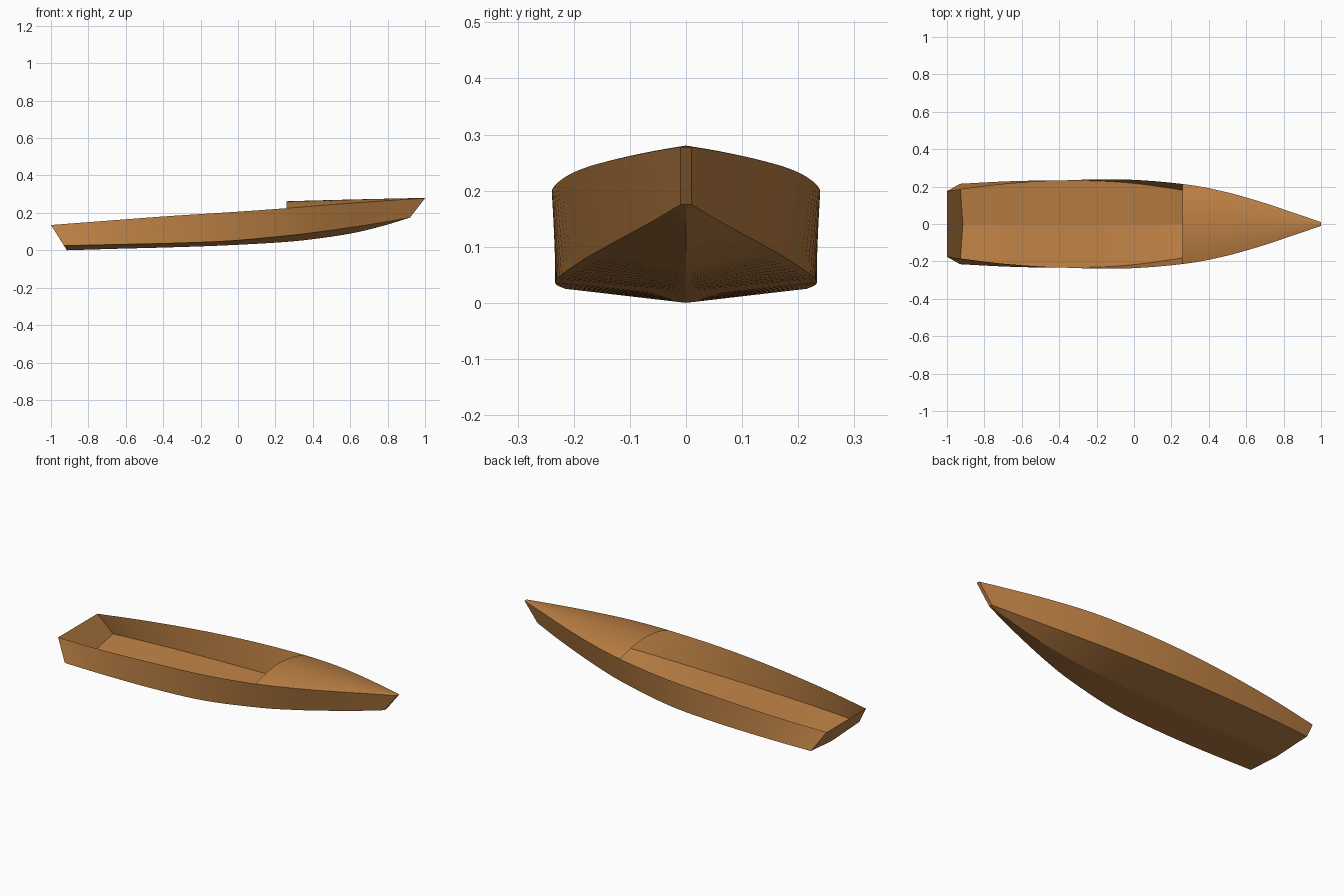
import bpy
import math
from mathutils import Vector

if "Cube" in bpy.data.objects:
    bpy.data.objects.remove(bpy.data.objects["Cube"])

wood = bpy.data.materials.new("warm_wood")
wood.diffuse_color = (0.50, 0.215, 0.058, 1)
wood.use_nodes = True
wood.node_tree.nodes["Principled BSDF"].inputs["Base Color"].default_value = wood.diffuse_color


def spline(points, steps=6):
    """Smooth curve through a few key points (Catmull-Rom)."""
    p = [Vector(q) for q in points]
    p = [2 * p[0] - p[1]] + p + [2 * p[-1] - p[-2]]
    out = []
    for a, b, c, d in zip(p, p[1:], p[2:], p[3:]):
        for k in range(steps):
            t = k / steps
            out.append(0.5 * (2 * b + (c - a) * t + (2 * a - 5 * b + 4 * c - d) * t * t
                              + (3 * b - a - 3 * c + d) * t ** 3))
    return out + [p[-2]]


def make(name, verts, faces, smooth=True, mirror=False):
    mesh = bpy.data.meshes.new(name)
    mesh.from_pydata([tuple(v) for v in verts], [], faces)
    mesh.materials.append(wood)
    ob = bpy.data.objects.new(name, mesh)
    bpy.context.collection.objects.link(ob)
    for f in mesh.polygons:
        f.use_smooth = smooth
    if mirror:  # halves stay unwelded so the keel remains a crisp line
        m = ob.modifiers.new("mirror", 'MIRROR')
        m.use_axis = (False, True, False)
        m.use_mirror_merge = False
    return ob


def loft(name, rows, mirror=False):
    """Skin rows of points; each row is one station along the boat."""
    n = len(rows[0])
    faces = [(i * n + j, (i + 1) * n + j, (i + 1) * n + j + 1, i * n + j + 1)
             for i in range(len(rows) - 1) for j in range(n - 1)]
    return make(name, [v for r in rows for v in r], faces, mirror=mirror)


# Lines of the hull, stern to bow, starboard half
keel = spline([(-.915, 0, 0), (-.65, 0, .008), (-.35, 0, .016), (-.05, 0, .027), (.26, 0, .045),
               (.45, 0, .066), (.62, 0, .093), (.78, 0, .132), (.92, 0, .175)])
chine = spline([(-.93, -.215, .025), (-.65, -.229, .031), (-.35, -.233, .038), (-.05, -.222, .050),
                (.26, -.181, .078), (.45, -.141, .101), (.62, -.097, .125),
                (.78, -.052, .150), (.92, -.01, .175)])
sheer = spline([(-1, -.175, .135), (-.70, -.212, .158), (-.38, -.233, .182), (-.05, -.238, .203),
                (.26, -.214, .225), (.47, -.176, .242), (.66, -.124, .256),
                (.83, -.068, .268), (1, -.01, .278)])

loft("hull_bottom", list(zip(keel, chine)), mirror=True)
loft("hull_side", list(zip(chine, sheer)), mirror=True)


def flip(v):
    return Vector((v.x, -v.y, v.z))


# Raked transom and narrow stem
make("transom", [sheer[0], flip(sheer[0]), flip(chine[0]), keel[0], chine[0]],
     [(0, 1, 2, 3, 4)], smooth=False)
make("stem", [chine[-1], flip(chine[-1]), flip(sheer[-1]), sheer[-1]],
     [(0, 1, 2, 3)], smooth=False)

# Cambered foredeck, open at its rear edge
rows = []
for s in sheer[24:]:
    t = (s.x - .26) / .74
    rise = .262 + .022 * t - .004 * t * t - s.z
    rows.append([(s.x, s.y * -u, s.z + rise * (1 - u * u))
                 for u in (j / 8 for j in range(-8, 9))])
loft("foredeck", rows)
